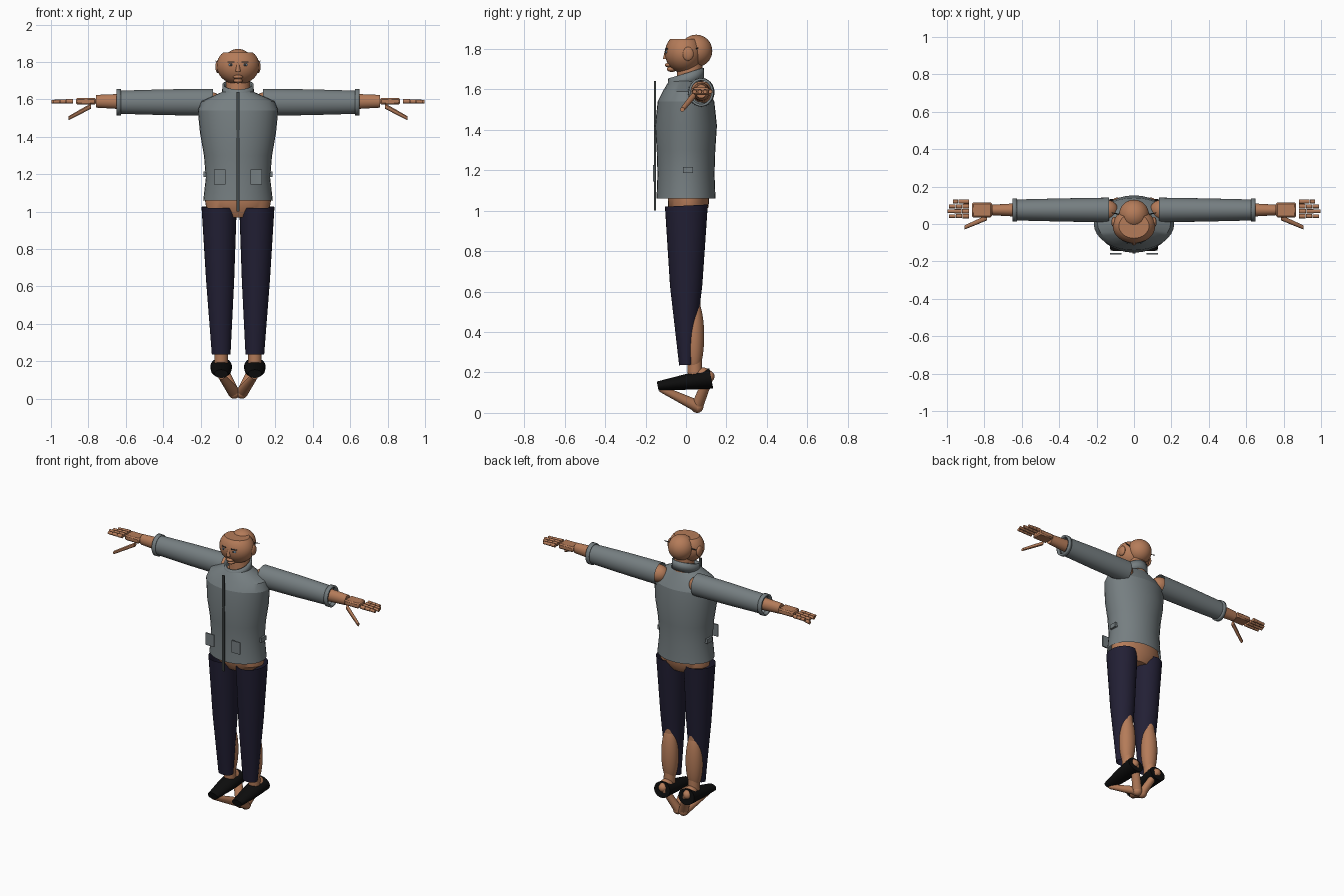
import bpy, bmesh, math
from mathutils import Vector, Matrix

cube = bpy.data.objects.get("Cube")
if cube:
    bpy.data.objects.remove(cube)


def material(name, *rgb):
    m = bpy.data.materials.new(name)
    m.use_nodes = True
    m.diffuse_color = (*rgb, 1)
    m.node_tree.nodes["Principled BSDF"].inputs["Base Color"].default_value = (*rgb, 1)
    return m


skin = material("skin", .46, .2, .1)
grey = material("jacket grey", .18, .21, .22)
zip_grey = material("zip dark grey", .06, .07, .07)
navy = material("trouser navy", .016, .014, .035)
black = material("shoe black", .004, .004, .004)
hair = material("hair dark", .04, .04, .04)
iris = material("eye blue grey", .16, .24, .32)
parts = []


def finish(name, bm, mat, mirror):
    """Turn a bmesh into a named object, optionally mirrored across x."""
    bmesh.ops.recalc_face_normals(bm, faces=bm.faces)
    mesh = bpy.data.meshes.new(name)
    bm.to_mesh(mesh)
    bm.free()
    mesh.materials.append(mat)
    ob = bpy.data.objects.new(name, mesh)
    bpy.context.collection.objects.link(ob)
    if mirror:
        ob.modifiers.new("Mirror", 'MIRROR').use_mirror_merge = False
    parts.append(ob)
    return ob


def limb(name, mat, start, end, sections, mirror=False, caps=True, tilt=0, sides=32):
    """Tube with evenly spaced elliptical sections, each square to its main axis."""
    start, end = Vector(start), Vector(end)
    span = [abs(d) for d in end - start]
    main = span.index(max(span))
    across = [k for k in range(len(span)) if k != main]
    bm = bmesh.new()
    loops = []
    for n, radii in enumerate(sections):
        centre = start.lerp(end, n / (len(sections) - 1))
        loop = []
        for i in range(sides):
            angle = math.tau * i / sides
            point = centre.copy()
            point[across[0]] += radii[0] * math.cos(angle)
            point[across[1]] += radii[-1] * math.sin(angle)
            point[main] += tilt * radii[-1] * math.sin(angle)
            loop.append(bm.verts.new(point))
        loops.append(loop)
    for low, high in zip(loops, loops[1:]):
        for i in range(sides):
            bm.faces.new((low[i - 1], low[i], high[i], high[i - 1]))
    if caps:
        bm.faces.new(loops[0])
        bm.faces.new(loops[-1])
    return finish(name, bm, mat, mirror)


def ball(name, mat, centre, radii, mirror=False, top=None):
    """Ellipsoid, optionally flattened above a height."""
    bm = bmesh.new()
    bmesh.ops.create_uvsphere(bm, u_segments=32, v_segments=24, radius=1,
                              matrix=Matrix.Translation(centre) @ Matrix.Diagonal((*radii, 1)))
    if top:
        for vert in bm.verts:
            vert.co.z = min(vert.co.z, top)
    return finish(name, bm, mat, mirror)


def box(name, mat, centre, size, mirror=False):
    bm = bmesh.new()
    bmesh.ops.create_cube(bm, size=1,
                          matrix=Matrix.Translation(centre) @ Matrix.Diagonal((*size, 1)))
    return finish(name, bm, mat, mirror)


def thicken(ob, amount):
    ob.modifiers.new("Solidify", 'SOLIDIFY').thickness = amount


# Shared centre lines
arm_y, arm_z, leg_x = .075, 1.585, .09

# Head: flat-topped face with a round cranium behind it
ball("face", skin, (0, -.01, 1.78), (.114, .094, .1), top=1.85)
ball("cranium", skin, (0, .05, 1.79), (.08, .08, .08))
ball("ears", skin, (.107, .01, 1.775), (.014, .028, .034), mirror=True)
limb("nose", skin, (0, -.097, 1.8), (0, -.1, 1.75), [(.006,), (.01,), (.014,)])
ball("upper_lip", skin, (0, -.08, 1.72), (.026, .025, .012))
ball("lower_lip", skin, (0, -.07, 1.7), (.024, .025, .014))
ball("eyes", iris, (.037, -.092, 1.785), (.015, .01, .009), mirror=True)
ball("pupils", hair, (.037, -.1, 1.785), (.006, .004, .006), mirror=True)
limb("eyebrows", hair, (.02, -.1, 1.8), (.055, -.09, 1.8), [(.004,), (.003,)], mirror=True)
limb("side_hair", hair, (.07, .05, 1.8), (.12, .06, 1.805), [(.004,), (.002,)], mirror=True)
limb("neck", skin, (0, .02, 1.58), (0, .02, 1.74), [(.07,), (.06,)])

# Jacket: body, sloping yoke, standing collar, zip, pockets and waist tabs
chest = (.215, .14)
limb("jacket_body", grey, (0, 0, 1.06), (0, 0, 1.54),
     [(.186, .146), (.172, .141), (.182, .145), (.203, .153), chest], caps=False)
limb("jacket_yoke", grey, (0, 0, 1.54), (0, 0, 1.64),
     [chest, (.195, .115), (.085, .085)], caps=False)
collar = limb("collar", grey, (0, 0, 1.62), (0, 0, 1.68), [(.086, .09), (.083, .088)],
              caps=False, tilt=.3)
thicken(collar, .01)
box("zip", zip_grey, (0, -.154, 1.32), (.015, .009, .64))
box("pockets", grey, (.097, -.158, 1.185), (.062, .008, .08), mirror=True)
box("waist_tabs", grey, (.17, .01, 1.2), (.03, .05, .03), mirror=True)

# Sleeves open at both ends, with turned cuffs
limb("sleeves", grey, (.135, arm_y, arm_z), (.63, arm_y, arm_z),
     [(.066, .072), (.062, .069), (.056, .062)], mirror=True, caps=False)
cuffs = limb("cuffs", grey, (.625, arm_y, arm_z), (.65, arm_y, arm_z),
             [(.062, .07), (.062, .07)], mirror=True, caps=False)
thicken(cuffs, .012)

# Bare arms and palms
ball("shoulders", skin, (.15, arm_y, arm_z), (.065, .055, .055), mirror=True)
limb("arms", skin, (.14, arm_y, arm_z), (.76, arm_y, arm_z + .005),
     [(.05,), (.045,), (.04, .044), (.028, .034)], mirror=True)
palm = box("palms", skin, (.813, arm_y, 1.59), (.108, .08, .036), mirror=True)
palm.modifiers.new("Bevel", 'BEVEL').width = .008

# Fingers: three jointed segments each, spread evenly across the hand
reach = {"index": .99, "middle": 1, "ring": .99, "little": .97}
for n, (finger, tip) in enumerate(reach.items()):
    y = .042 + n * .026
    root = Vector((.883, y, 1.59))
    end = Vector((tip, y, 1.588))
    for k, joint in enumerate(("base", "middle", "tip")):
        thick = .012 - k * .001
        limb(f"{finger}_finger_{joint}", skin, root.lerp(end, k / 3),
             root.lerp(end, (k + .95) / 3), [(thick,), (thick,)], mirror=True, sides=12)
limb("thumbs", skin, (.785, .034, 1.565), (.905, -.018, 1.5),
     [(.014,), (.013,), (.011,)], mirror=True, sides=12)

# Hips, calves showing behind the trousers, and tapered trouser legs
limb("hips", skin, (0, .012, .97), (0, .012, 1.12),
     [(.1, .07), (.17, .1), (.178, .102), (.165, .1)])
limb("shins", skin, (leg_x, .045, .19), (leg_x, .03, .6), [(.036,), (.04,)], mirror=True)
ball("calves", skin, (leg_x, .04, .38), (.055, .05, .19), mirror=True)
limb("trousers", navy, (leg_x, 0, .237), (.101, .002, 1.025),
     [(.05, .034), (.075, .08), (.094, .106)], mirror=True, caps=False, tilt=.05)

# Bare feet meeting under the centre line, with slip-on shoes above
ball("ankles", skin, (leg_x, .08, .185), (.04, .05, .04), mirror=True)
limb("heels", skin, (.02, .055, .032), (leg_x, .115, .185), [(.031,), (.025,)], mirror=True)
ball("heel_tips", skin, (leg_x, .115, .18), (.028, .026, .028), mirror=True)
ball("foot_joints", skin, (.02, .055, .031), (.031, .031, .031), mirror=True)
limb("soles", skin, (.02, .055, .033), (leg_x, -.13, .122), [(.033,), (.018,)], mirror=True)
limb("shoes", black, (leg_x, -.14, .133), (leg_x, .125, .17),
     [(.036, .022), (.054, .037), (.058, .05)], mirror=True, tilt=-.2)

# Smooth shading with crisp edges
bpy.ops.object.select_all(action='DESELECT')
for ob in parts:
    ob.select_set(True)
bpy.context.view_layer.objects.active = parts[0]
bpy.ops.object.shade_smooth_by_angle(angle=math.radians(35))
